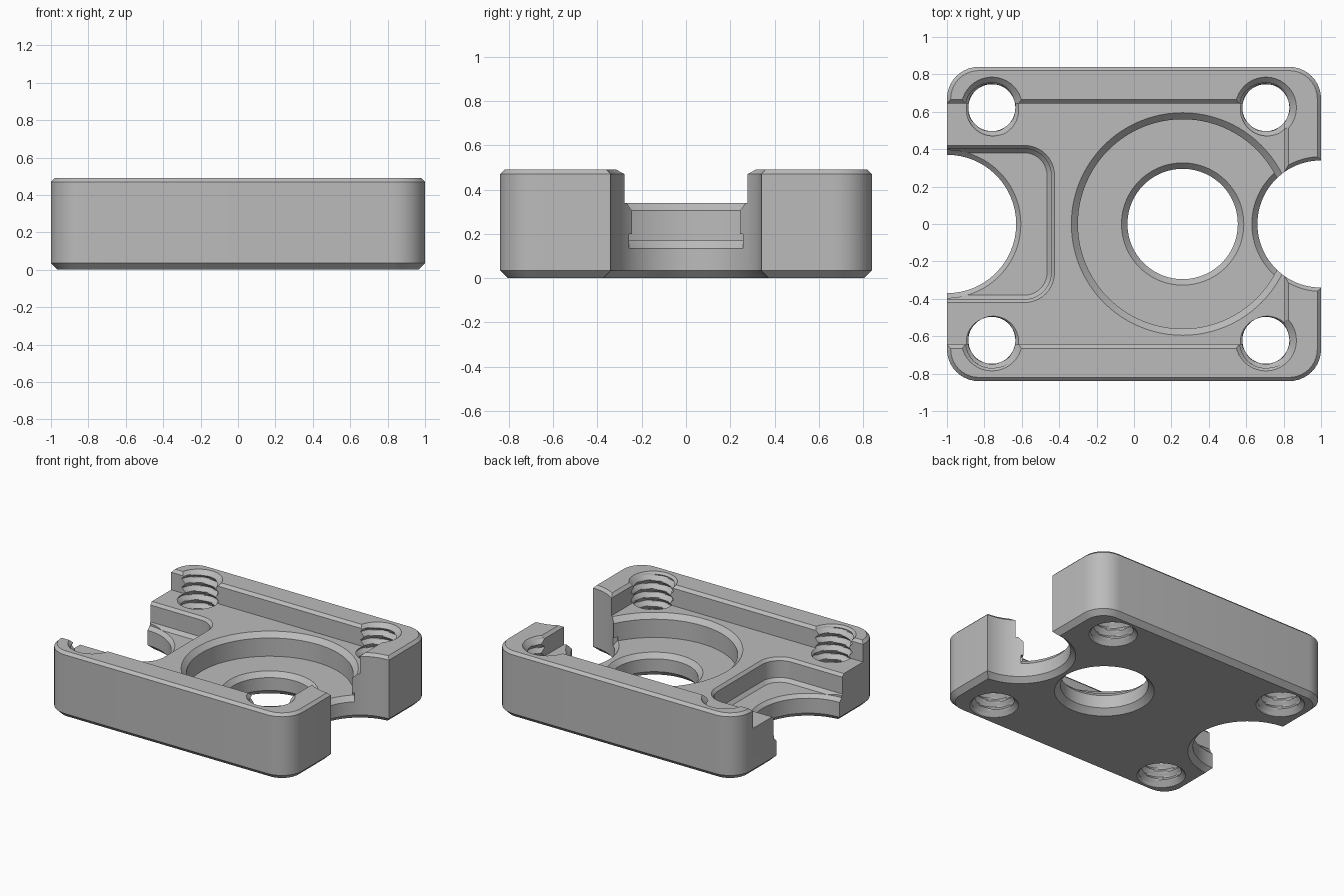
import bpy, bmesh, math
from math import cos, sin, pi, radians

old = bpy.data.objects.get("Cube")
if old:
    bpy.data.objects.remove(old, do_unlink=True)

grey = bpy.data.materials.new("machined_grey")
grey.use_nodes = True
colour = (0.5, 0.5, 0.5, 1)
grey.diffuse_color = colour
grey.node_tree.nodes["Principled BSDF"].inputs["Base Color"].default_value = colour


def stack(name, rings):
    """Closed solid from equal-length rings of points, bottom to top."""
    bm = bmesh.new()
    rows = [[bm.verts.new(p) for p in ring] for ring in rings]
    n = len(rows[0])
    for low, high in zip(rows, rows[1:]):
        for i in range(n):
            j = (i + 1) % n
            bm.faces.new((low[i], low[j], high[j], high[i]))
    bm.faces.new(rows[0][::-1])
    bm.faces.new(rows[-1])
    bmesh.ops.recalc_face_normals(bm, faces=bm.faces)
    mesh = bpy.data.meshes.new(name)
    bm.to_mesh(mesh)
    bm.free()
    mesh.materials.append(grey)
    ob = bpy.data.objects.new(name, mesh)
    bpy.context.collection.objects.link(ob)
    return ob


def rounded_box(name, x0, x1, half_y, radius, layers, seg=10):
    """Rounded rectangle; layers are (z, inset)."""
    rings = []
    for z, inset in layers:
        r = radius - inset
        ring = []
        corners = ((x1, 1, 0), (x0, 1, 90), (x0, -1, 180), (x1, -1, 270))
        for x, sy, start in corners:
            cx = x - radius if x == x1 else x + radius
            cy = sy * (half_y - radius)
            for k in range(seg + 1):
                a = radians(start + 90 * k / seg)
                ring.append((cx + r * cos(a), cy + r * sin(a), z))
        rings.append(ring)
    return stack(name, rings)


def lathe(name, x, y, layers, seg=96):
    """Round cutter; layers are (z, radius)."""
    return stack(name, [[(x + r * cos(2 * pi * k / seg), y + r * sin(2 * pi * k / seg), z)
                         for k in range(seg)] for z, r in layers])


def threaded_hole(x, y, pitch=0.064, seg=40, steps=72):
    """Helical V-thread cutter with flared ends."""
    rings = []
    for s in range(steps + 1):
        z = -0.02 + 0.53 * s / steps
        flare = max(0.165 - max(z, 0), 0.165 - max(TOP - z, 0))
        ring = []
        for k in range(seg):
            phase = (z / pitch - k / seg) % 1
            r = max(0.125 + 0.03 * (1 - abs(2 * phase - 1)), flare)
            a = 2 * pi * k / seg
            ring.append((x + r * cos(a), y + r * sin(a), z))
        rings.append(ring)
    return stack("threaded_hole_cutter", rings)


TOP, DECK, FLOOR = 0.49, 0.34, 0.17

# Main block with chamfered rims
block = rounded_box("mounting_block", -1, 1, 0.84, 0.17,
                    [(0, 0.035), (0.035, 0), (TOP - 0.02, 0), (TOP, 0.02)])

cutters = [
    # Wide channel, open at one end
    rounded_box("channel_cutter", -1.3, 0.805, 0.645, 0.03,
                [(DECK, 0), (TOP - 0.02, 0), (TOP, -0.02), (0.6, -0.02)], 3),
    # Large bore and centre hole
    lathe("bore_cutter", 0.26, 0, [(FLOOR, 0.56), (0.305, 0.56), (DECK, 0.595), (0.38, 0.595)]),
    lathe("centre_hole_cutter", 0.26, 0,
          [(-0.02, 0.335), (0, 0.335), (0.04, 0.295), (0.135, 0.295), (FLOOR, 0.327), (0.2, 0.327)]),
    # Stepped pocket at the open end
    rounded_box("pocket_cutter", -1.4, -0.425, 0.42, 0.16,
                [(FLOOR, 0.04), (0.195, 0.018), (0.32, 0.018), (DECK, 0), (0.4, 0)]),
    # Round end notches
    lathe("pocket_notch_cutter", -1, 0,
          [(-0.02, 0.405), (0, 0.405), (0.035, 0.37), (0.145, 0.37), (FLOOR, 0.395), (0.25, 0.395)]),
    lathe("end_notch_cutter", 1, 0,
          [(-0.02, 0.375), (0, 0.375), (0.035, 0.34), (TOP - 0.02, 0.34), (TOP, 0.36), (0.55, 0.36)]),
]

# Chamfer of the bore floor where it meets the end notch
wedge = []
for z, r in ((0.13, 0.337), (FLOOR, 0.37), (0.2, 0.37)):
    arc = [radians(180 - 49 + 98 * k / 24) for k in range(25)]
    wedge.append([(1, 0, z)] + [(1 + r * cos(a), r * sin(a), z) for a in arc])
cutters.append(stack("lip_cutter", wedge))

# Four threaded holes
for hole_x in (-0.76, 0.705):
    for hole_y in (-0.622, 0.622):
        cutters.append(threaded_hole(hole_x, hole_y))

bpy.context.view_layer.objects.active = block
for cutter in cutters:
    cutter.hide_render = True
    mod = block.modifiers.new("cut", 'BOOLEAN')
    mod.operation = 'DIFFERENCE'
    mod.solver = 'EXACT'
    mod.object = cutter
    bpy.ops.object.modifier_apply(modifier=mod.name)
    bpy.data.objects.remove(cutter, do_unlink=True)

bpy.ops.object.select_all(action='DESELECT')
block.select_set(True)
bpy.ops.object.shade_smooth_by_angle(angle=radians(25))
